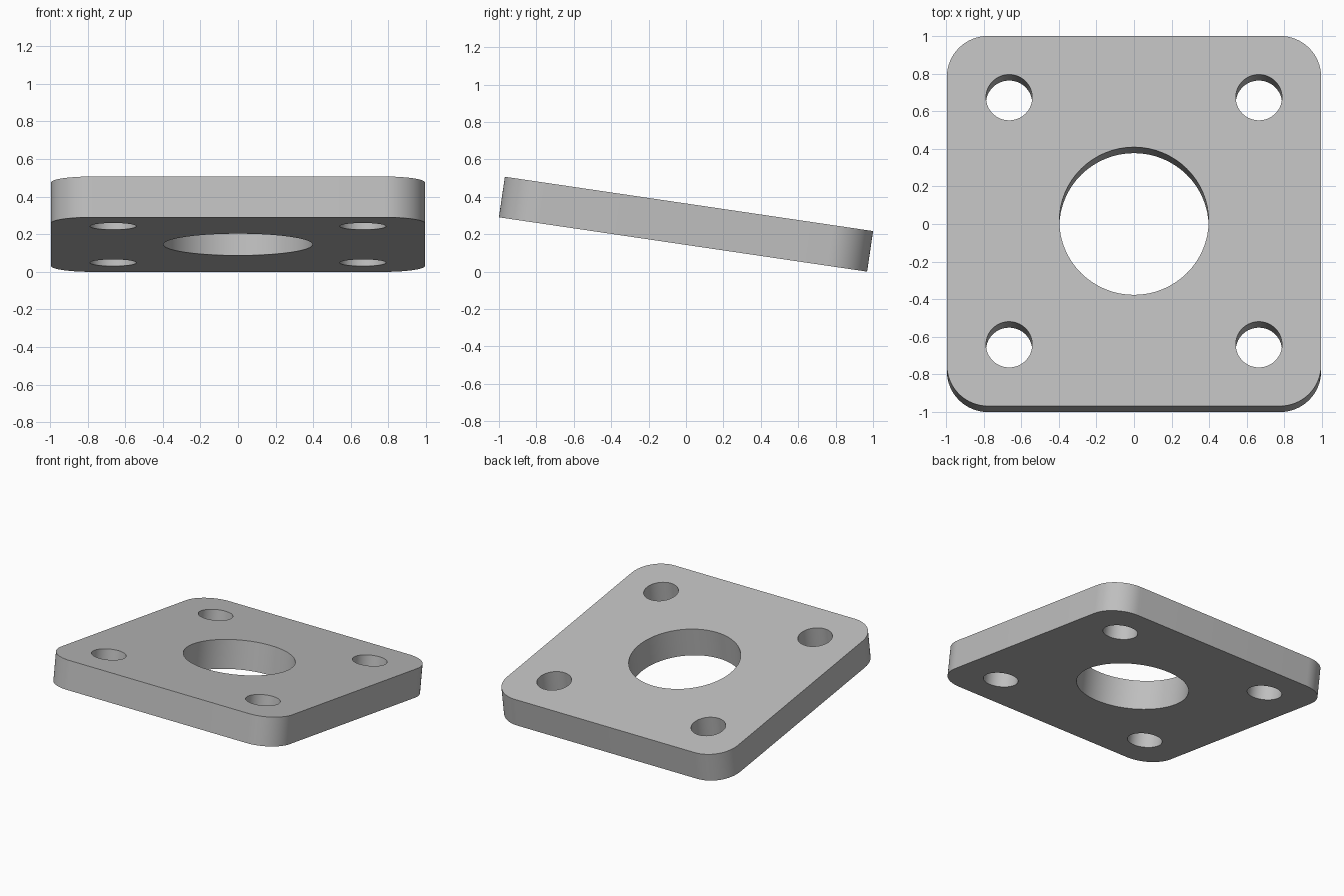
import bpy, bmesh, math
from mathutils import Vector

cube = bpy.data.objects.get("Cube")
if cube:
    bpy.data.objects.remove(cube)

SIDE, THICK, CORNER = 1.99, 0.219, 0.22
BORE, BOLT, BOLT_POS = 0.397, 0.123, 0.664
TILT = math.radians(-8.39)
SEGMENTS = 64

grey = bpy.data.materials.new("plain grey")
grey.use_nodes = True
colour = (0.52, 0.52, 0.52, 1)
grey.diffuse_color = colour
grey.node_tree.nodes["Principled BSDF"].inputs["Base Color"].default_value = colour


def arc(x, y, radius, start, sweep, count):
    """Points along an arc, on the underside plane."""
    angles = (start + sweep * i / count for i in range(count + 1))
    return [Vector((x + radius * math.cos(a), y + radius * math.sin(a), -THICK / 2))
            for a in angles]


def circle(x, y, radius):
    return arc(x, y, radius, 0, math.tau, SEGMENTS)[:-1]


def add_loop(bm, points):
    verts = [bm.verts.new(p) for p in points]
    return [bm.edges.new((v, verts[i - 1])) for i, v in enumerate(verts)]


# Rounded square outline
inset = SIDE / 2 - CORNER
outline = []
for i, (sx, sy) in enumerate([(1, 1), (-1, 1), (-1, -1), (1, -1)]):
    outline += arc(sx * inset, sy * inset, CORNER, i * math.pi / 2, math.pi / 2, 16)

# Outline, central bore and four bolt holes
bm = bmesh.new()
edges = add_loop(bm, outline) + add_loop(bm, circle(0, 0, BORE))
for sx in (-1, 1):
    for sy in (-1, 1):
        edges += add_loop(bm, circle(sx * BOLT_POS, sy * BOLT_POS, BOLT))

# Fill the face and give it thickness
bmesh.ops.triangle_fill(bm, edges=edges, use_beauty=True)
result = bmesh.ops.extrude_face_region(bm, geom=bm.faces[:], use_keep_orig=True)
top = [g for g in result["geom"] if isinstance(g, bmesh.types.BMVert)]
bmesh.ops.translate(bm, verts=top, vec=(0, 0, THICK))
bmesh.ops.recalc_face_normals(bm, faces=bm.faces[:])

mesh = bpy.data.meshes.new("flange_plate")
bm.to_mesh(mesh)
bm.free()
mesh.materials.append(grey)

# Tilted plate resting on its lower back edge
plate = bpy.data.objects.new("flange_plate", mesh)
bpy.context.collection.objects.link(plate)
plate.rotation_euler.x = TILT
plate.location.z = (SIDE * math.sin(-TILT) + THICK * math.cos(TILT)) / 2

bpy.context.view_layer.objects.active = plate
plate.select_set(True)
bpy.ops.object.shade_smooth_by_angle(angle=math.radians(30))
